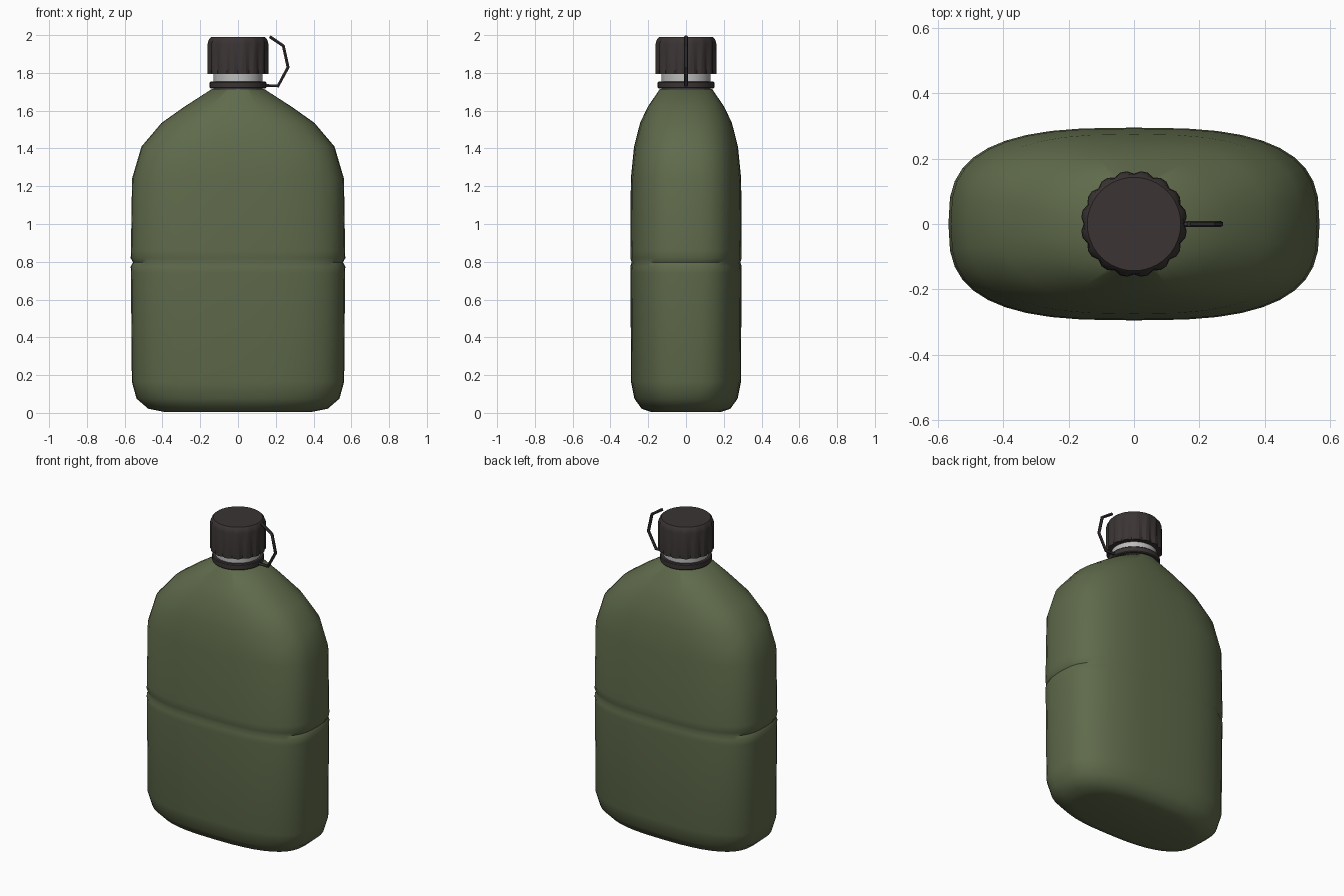
import bpy, bmesh, math

if "Cube" in bpy.data.objects:
    bpy.data.objects.remove(bpy.data.objects["Cube"])


def material(name, rgb):
    m = bpy.data.materials.new(name)
    m.diffuse_color = (*rgb, 1)
    m.use_nodes = True
    m.node_tree.nodes["Principled BSDF"].inputs["Base Color"].default_value = m.diffuse_color
    return m


GREEN = material("olive green", (0.115, 0.145, 0.070))
DARK = material("dark brown plastic", (0.043, 0.034, 0.034))
GREY = material("light grey", (0.50, 0.51, 0.50))


def superellipse(hx, hy, n, count):
    """Rounded oblong outline with half sizes hx, hy."""
    pts = []
    for i in range(count):
        a = 2 * math.pi * i / count
        c, s = math.cos(a), math.sin(a)
        pts.append((hx * math.copysign(abs(c) ** (2 / n), c),
                    hy * math.copysign(abs(s) ** (2 / n), s)))
    return pts


def loft(name, rings, mat, angle):
    """Skin a stack of (z, outline) rings and close both ends."""
    bm = bmesh.new()
    loops = [[bm.verts.new((x, y, z)) for x, y in pts] for z, pts in rings]
    k = len(loops[0])
    for a, b in zip(loops, loops[1:]):
        for i in range(k):
            j = (i + 1) % k
            bm.faces.new((a[i], a[j], b[j], b[i]))
    bm.faces.new(loops[0][::-1])
    bm.faces.new(loops[-1])
    me = bpy.data.meshes.new(name)
    bm.to_mesh(me)
    bm.free()
    me.materials.append(mat)
    ob = bpy.data.objects.new(name, me)
    bpy.context.collection.objects.link(ob)
    smooth(ob, angle)
    return ob


def smooth(ob, angle):
    bpy.ops.object.select_all(action='DESELECT')
    ob.select_set(True)
    bpy.context.view_layer.objects.active = ob
    bpy.ops.object.shade_smooth_by_angle(angle=math.radians(angle))


# Bottle body: z, half width, half depth, outline exponent
body = [
    (0.005, 0.39, 0.185, 2.6), (0.022, 0.475, 0.235, 2.7),
    (0.075, 0.537, 0.273, 2.8), (0.165, 0.562, 0.291, 2.9),
    (0.74, 0.567, 0.294, 2.9), (0.775, 0.568, 0.295, 2.9),
    (0.797, 0.556, 0.288, 2.9),  # waist groove
    (0.819, 0.568, 0.295, 2.9), (0.86, 0.567, 0.295, 2.9),
    (1.24, 0.561, 0.292, 2.9), (1.41, 0.511, 0.275, 2.75),
    (1.535, 0.405, 0.243, 2.5), (1.62, 0.285, 0.203, 2.25),
    (1.715, 0.138, 0.138, 2.0),
]
loft("bottle_body", [(z, superellipse(hx, hy, n, 40)) for z, hx, hy, n in body],
     GREEN, 50)


# Neck and strap collar
def turned(name, profile, mat):
    loft(name, [(z, superellipse(r, r, 2, 32)) for z, r in profile], mat, 35)


turned("neck", [(1.70, 0.131), (1.82, 0.131)], GREY)
turned("strap_collar", [(1.717, 0.145), (1.722, 0.15), (1.75, 0.15), (1.755, 0.145)], DARK)


# Cap with scalloped grip and a chamfered round top
def scallop(r, depth, lobes=16):
    pts = []
    for i in range(lobes * 3):
        a = 2 * math.pi * i / (lobes * 3)
        rr = r - (depth if i % 3 == 0 else 0)
        pts.append((rr * math.cos(a), rr * math.sin(a)))
    return pts


loft("cap", [(1.795, scallop(0.163, 0.009)), (1.955, scallop(0.162, 0.009)),
             (1.977, scallop(0.155, 0.004)), (1.99, scallop(0.143, 0))], DARK, 30)

# Retaining strap looping from the collar to the cap top
path = [(0.13, 1.733), (0.212, 1.731), (0.265, 1.83), (0.240, 1.943), (0.168, 1.992)]
curve = bpy.data.curves.new("cap_strap", 'CURVE')
curve.dimensions = '3D'
curve.bevel_depth = 0.0095
curve.bevel_resolution = 1
curve.use_fill_caps = True
spline = curve.splines.new('POLY')
spline.points.add(len(path) - 1)
for p, (x, z) in zip(spline.points, path):
    p.co = (x, 0, z, 1)
curve.materials.append(DARK)
strap = bpy.data.objects.new("cap_strap", curve)
bpy.context.collection.objects.link(strap)
bpy.ops.object.select_all(action='DESELECT')
strap.select_set(True)
bpy.context.view_layer.objects.active = strap
bpy.ops.object.convert(target='MESH')
smooth(bpy.context.object, 40)
